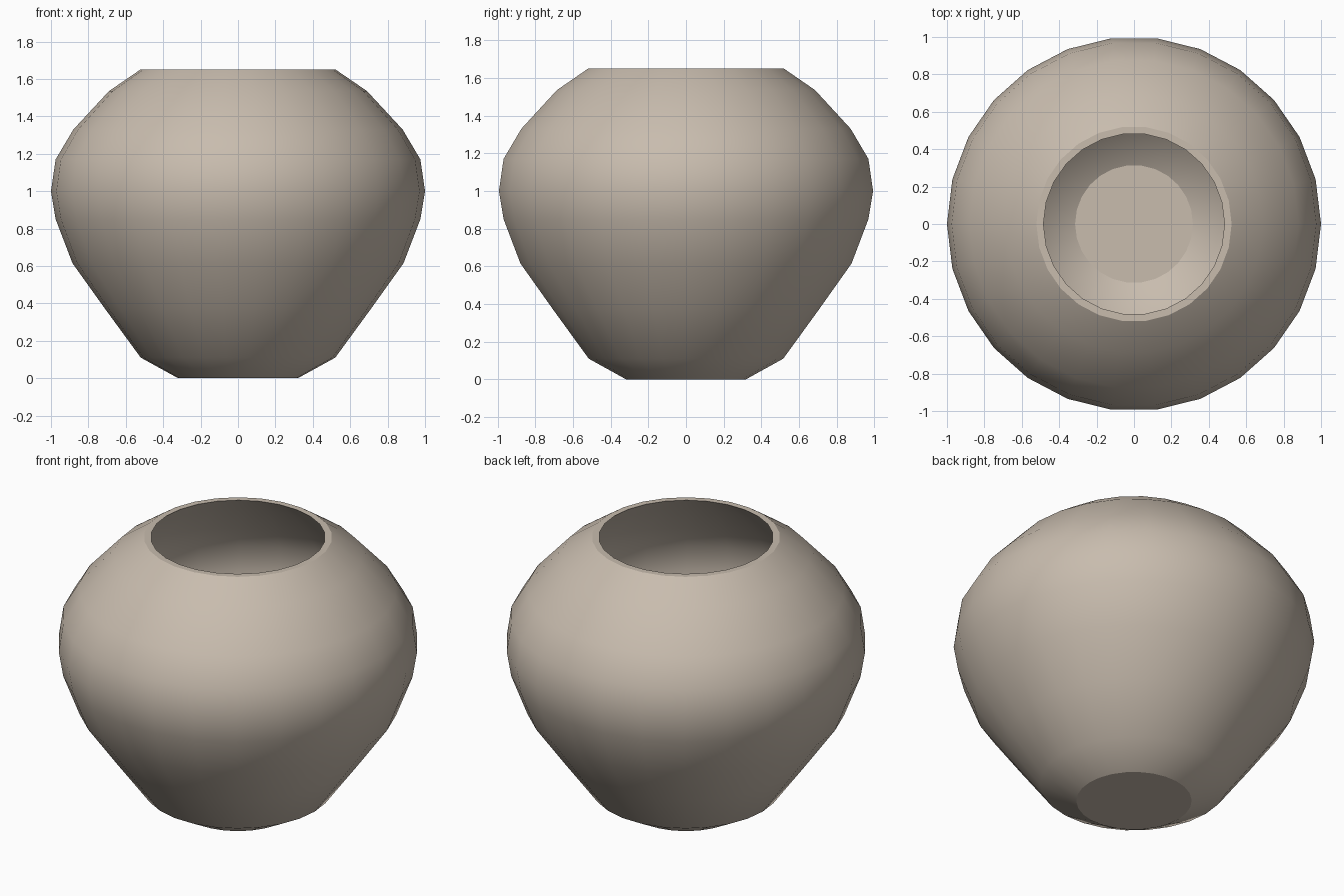
import bpy, bmesh, math

if "Cube" in bpy.data.objects:
    bpy.data.objects.remove(bpy.data.objects["Cube"])

SIDES = 26

# Outer wall from foot to rim, then inner wall from rim to floor (radius, height)
outer = [(0.32, 0.0), (0.52, 0.11), (0.71, 0.37), (0.885, 0.615), (0.975, 0.85),
         (1.0, 1.0), (0.975, 1.17), (0.88, 1.33), (0.69, 1.535), (0.522, 1.65)]
inner = [(0.484, 1.65), (0.64, 1.52), (0.85, 1.31), (0.94, 1.16), (0.965, 1.0),
         (0.94, 0.86), (0.855, 0.635), (0.68, 0.39), (0.50, 0.14), (0.315, 0.035)]

clay = bpy.data.materials.new("warm clay")
clay.diffuse_color = (0.578, 0.503, 0.423, 1)
clay.use_nodes = True
clay.node_tree.nodes["Principled BSDF"].inputs["Base Color"].default_value = clay.diffuse_color

# Lathe the closed pot profile around z
bm = bmesh.new()
rings = []
for r, z in outer + inner:
    rings.append([bm.verts.new((r * math.cos(2 * math.pi * i / SIDES),
                                r * math.sin(2 * math.pi * i / SIDES), z))
                  for i in range(SIDES)])
for a, b in zip(rings, rings[1:]):
    for i in range(SIDES):
        j = (i + 1) % SIDES
        bm.faces.new((a[i], a[j], b[j], b[i]))

# Foot disc and inside floor
bm.faces.new(rings[0][::-1])
bm.faces.new(rings[-1])
bm.normal_update()

# Smooth walls; the horizontal rim, foot and floor stay flat
for f in bm.faces:
    f.smooth = abs(f.normal.z) < 0.99
for e in bm.edges:
    e.smooth = all(f.smooth for f in e.link_faces)

mesh = bpy.data.meshes.new("pot")
bm.to_mesh(mesh)
bm.free()
mesh.materials.append(clay)
pot = bpy.data.objects.new("pot", mesh)
bpy.context.collection.objects.link(pot)
